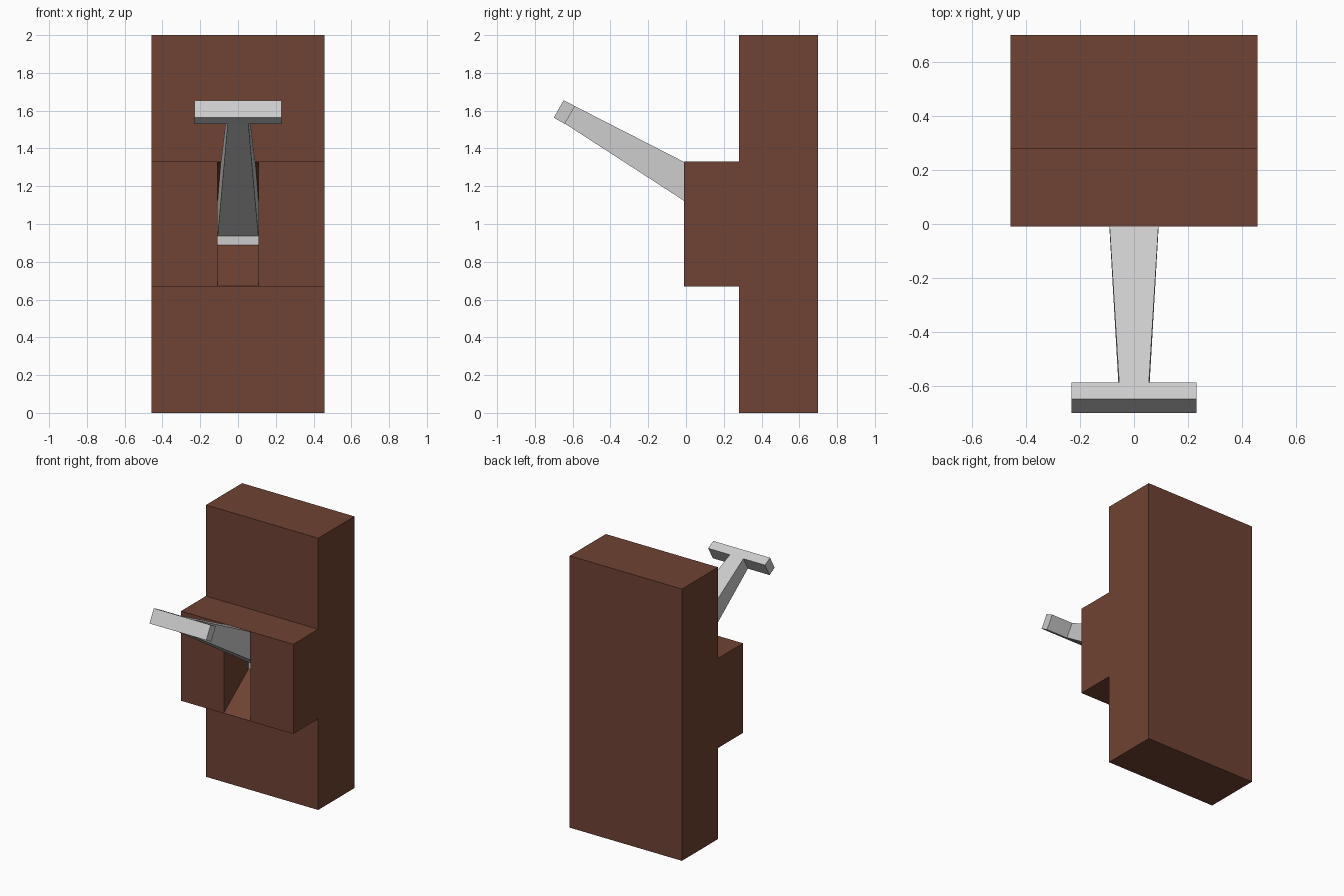
import bpy

if "Cube" in bpy.data.objects:
    bpy.data.objects.remove(bpy.data.objects["Cube"])


def loft(name, prof_a, half_a, prof_b=None, half_b=None, mat=None):
    """Mesh helper: with one (y, z) profile it is extruded across x."""
    n = len(prof_a)
    verts = [(-half_a, y, z) for y, z in prof_a] + [(half_a, y, z) for y, z in prof_a]
    faces = [tuple(range(n)), tuple(reversed(range(n, 2 * n)))]
    faces += [(i, i + n, (i + 1) % n + n, (i + 1) % n) for i in range(n)]
    return make(name, verts, faces, mat)


def make(name, verts, faces, mat=None):
    import bmesh
    me = bpy.data.meshes.new(name)
    me.from_pydata(verts, [], faces)
    bm = bmesh.new()
    bm.from_mesh(me)
    bmesh.ops.recalc_face_normals(bm, faces=bm.faces)
    bm.to_mesh(me)
    bm.free()
    ob = bpy.data.objects.new(name, me)
    bpy.context.collection.objects.link(ob)
    if mat:
        me.materials.append(mat)
    return ob


brown = bpy.data.materials.new("brown")
brown.diffuse_color = (0.16, 0.055, 0.033, 1)
brown.use_nodes = True
brown.node_tree.nodes["Principled BSDF"].inputs["Base Color"].default_value = brown.diffuse_color

# Stepped body: tall back panel with a projecting housing
body = loft("body", [(0.70, 0), (0.70, 2), (0.28, 2), (0.28, 1.33), (-0.01, 1.33),
                     (-0.01, 0.67), (0.28, 0.67), (0.28, 0)], 0.457, mat=brown)

# Slot with sloping floor and ceiling
cutter = loft("slot_cutter", [(-0.06, 0.672), (-0.01, 0.672), (0.28, 0.89), (0.28, 1.115),
                              (-0.01, 1.328), (-0.06, 1.328)], 0.109, mat=brown)
cutter.hide_render = True
cutter.display_type = 'WIRE'
mod = body.modifiers.new("slot", 'BOOLEAN')
mod.operation = 'DIFFERENCE'
mod.solver = 'EXACT'
mod.object = cutter

# Grey plate at the back of the slot
loft("pivot_plate", [(0.277, 0.89), (0.277, 1.115), (0.29, 1.115), (0.29, 0.89)], 0.108)

# Tapered lever: (y, z, half width) at the handle end and the root
ring = [(-0.59, 1.625, 0.055), (-0.642, 1.532, 0.055), (0.28, 0.935, 0.108), (0.28, 1.18, 0.108)]
verts = [(s * w, y, z) for s in (-1, 1) for y, z, w in ring]
make("lever", verts, [(0, 1, 2, 3), (7, 6, 5, 4)] +
     [(i, i + 4, (i + 1) % 4 + 4, (i + 1) % 4) for i in range(4)])

# Cross handle
loft("handle", [(-0.648, 1.655), (-0.588, 1.624), (-0.642, 1.53), (-0.70, 1.563)], 0.231)
